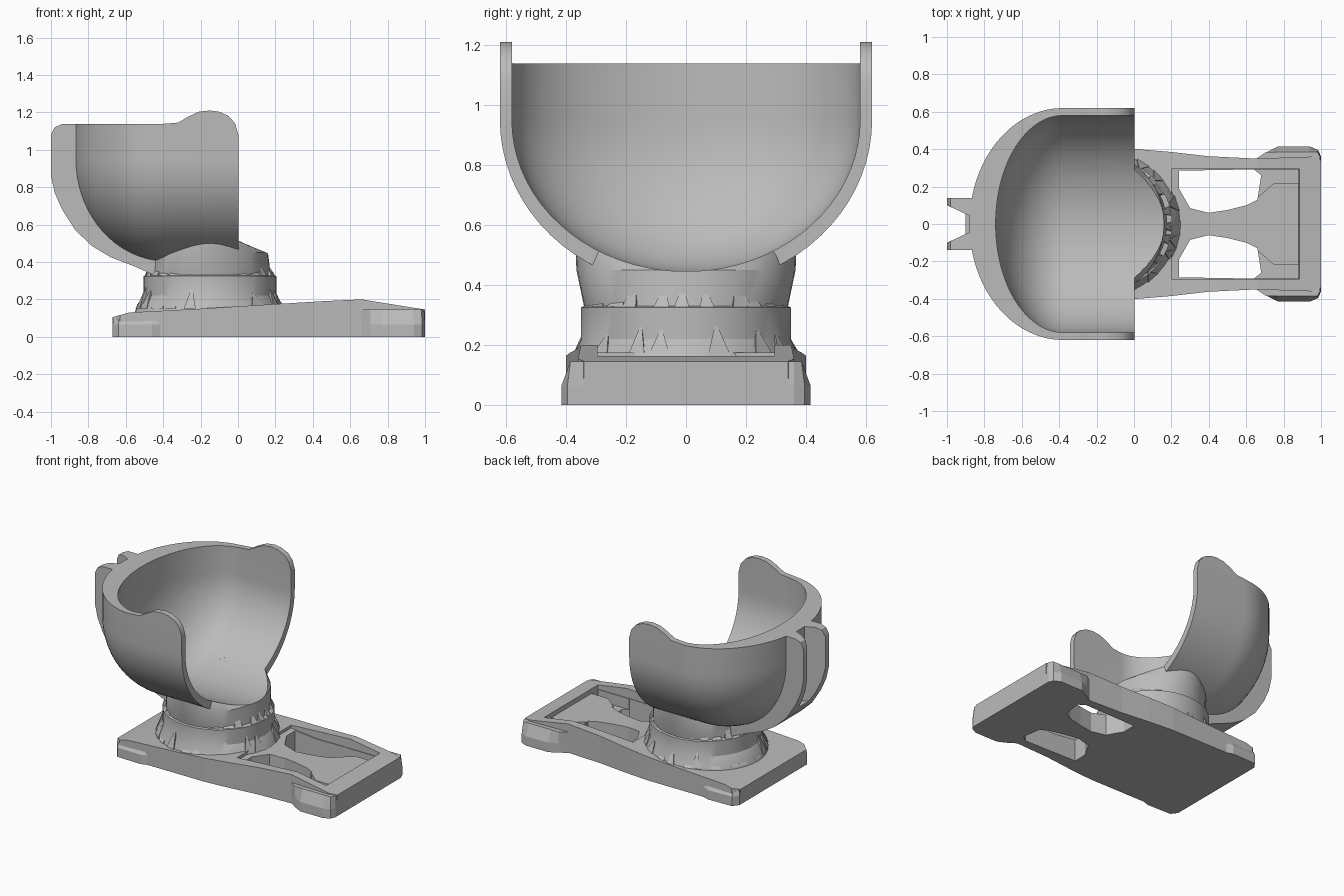
import bpy, bmesh, math, random

if "Cube" in bpy.data.objects:
    bpy.data.objects.remove(bpy.data.objects["Cube"])

random.seed(4)
grey = bpy.data.materials.new("light grey")
grey.diffuse_color = (0.5, 0.5, 0.5, 1)
grey.use_nodes = True
grey.node_tree.nodes["Principled BSDF"].inputs["Base Color"].default_value = grey.diffuse_color


def make(name, rings, closed=True):
    """Solid made by bridging equal-length rings and capping both ends."""
    bm = bmesh.new()
    rows = [[bm.verts.new(p) for p in ring] for ring in rings]
    n = len(rows[0])
    for a, b in zip(rows, rows[1:]):
        for i in range(n):
            j = (i + 1) % n
            bm.faces.new((a[i], a[j], b[j], b[i]))
    bm.faces.new(rows[0][::-1])
    bm.faces.new(rows[-1])
    bmesh.ops.recalc_face_normals(bm, faces=bm.faces)
    me = bpy.data.meshes.new(name)
    bm.to_mesh(me)
    bm.free()
    ob = bpy.data.objects.new(name, me)
    bpy.context.collection.objects.link(ob)
    me.materials.append(grey)
    return ob


def prism_z(name, pts, z0, z1):
    return make(name, [[(x, y, z) for x, y in pts] for z in (z0, z1)])


def prism_y(name, pts, y0, y1):
    return make(name, [[(x, y, z) for x, z in pts] for y in (y0, y1)])


def boolean(ob, other, op):
    """Apply a boolean and discard the tool object."""
    m = ob.modifiers.new(op, 'BOOLEAN')
    m.operation, m.object, m.solver = op, other, 'EXACT'
    dg = bpy.context.evaluated_depsgraph_get()
    me = bpy.data.meshes.new_from_object(ob.evaluated_get(dg))
    ob.modifiers.clear()
    ob.data = me
    bpy.data.objects.remove(other)


def smooth(ob, angle):
    bpy.ops.object.select_all(action='DESELECT')
    ob.select_set(True)
    bpy.context.view_layer.objects.active = ob
    bpy.ops.object.shade_smooth_by_angle(angle=math.radians(angle))


def bowl(name, a, b, depth, xfront, top):
    """Half-oval bowl, straight towards the front opening."""
    def ring(s, z):
        pts = [(xfront, -b * s, z)]
        for i in range(41):
            t = -math.pi / 2 + math.pi * i / 40
            pts.append((-0.38 - a * s * math.cos(t), b * s * math.sin(t), z))
        return pts + [(xfront, b * s, z)]
    angles = [math.radians(3 + 87 * i / 18) for i in range(19)]
    rings = [ring(math.sin(t), 0.95 - depth * math.cos(t)) for t in angles]
    return make(name, rings + [ring(1, top)])


# cup shell with raised ears
cup = bowl("cup", 0.5, 0.62, 0.56, 0.005, 1.3)
rim = [(-1.2, 1.137), (-0.42, 1.137), (-0.32, 1.145), (-0.27, 1.175), (-0.21, 1.203),
       (-0.15, 1.21), (-0.1, 1.203), (-0.05, 1.18), (-0.015, 1.14), (0.002, 1.08),
       (0.002, 0.4), (0.3, 0.4), (0.3, 1.5), (-1.2, 1.5)]
boolean(cup, prism_y("rim_cutter", rim, -1, 1), 'DIFFERENCE')

# rear rib with slot
rib_side = [(-0.7, 1.137), (-0.94, 1.137), (-0.98, 1.12), (-1, 1.08), (-1, 0.86), (-0.98, 0.77),
            (-0.94, 0.68), (-0.87, 0.57), (-0.78, 0.485), (-0.68, 0.425), (-0.55, 0.375),
            (-0.45, 0.33), (-0.2, 0.33), (-0.2, 0.6)]
rib = prism_y("rear_rib", rib_side, -0.14, 0.14)
slot = [(-1.1, -0.11), (-1, -0.1), (-0.87, -0.04), (-0.77, -0.03),
        (-0.77, 0.03), (-0.87, 0.04), (-1, 0.1), (-1.1, 0.11)]
boolean(rib, prism_z("slot_cutter", slot, 0.62, 1.5), 'DIFFERENCE')
boolean(cup, rib, 'UNION')


# pedestal column
def oval(rx, ry, z):
    return [(-0.15 + rx * math.cos(math.tau * i / 48), ry * math.sin(math.tau * i / 48), z)
            for i in range(48)]


column = make("pedestal", [oval(0.41, 0.39, 0.1), oval(0.39, 0.375, 0.17), oval(0.355, 0.35, 0.22),
                           oval(0.355, 0.35, 0.325), oval(0.325, 0.34, 0.33),
                           oval(0.31, 0.365, 0.45), oval(0.2, 0.37, 0.56)])

# hollow of the cup, running out over the pedestal lip
for ob in (cup, column):
    hollow = bowl("hollow_cutter", 0.36, 0.58, 0.505, 0.6, 1.6)
    boolean(ob, hollow, 'DIFFERENCE')
smooth(cup, 30)
smooth(column, 30)

# jagged facets round the pedestal
bm = bmesh.new()
for base, r, lo, hi in ((0.325, 0.35, 0.05, 0.12), (0.15, 0.40, 0.05, 0.13)):
    for i in range(24):
        t = math.tau * (i + random.uniform(-0.3, 0.3)) / 24
        w = random.uniform(0.07, 0.12)
        h = random.uniform(lo, hi)

        def at(rad, ang, z):
            return bm.verts.new((-0.15 + rad * math.cos(ang), rad * math.sin(ang) * 0.98, z))
        p = [at(r, t - w, base), at(r, t + w, base), at(r - 0.1, t, base), at(r - 0.05, t, base + h)]
        for f in ((0, 1, 3), (1, 2, 3), (2, 0, 3), (0, 2, 1)):
            bm.faces.new([p[k] for k in f])
bmesh.ops.recalc_face_normals(bm, faces=bm.faces)
me = bpy.data.meshes.new("jagged_facets")
bm.to_mesh(me)
bm.free()
me.materials.append(grey)
bpy.context.collection.objects.link(bpy.data.objects.new("jagged_facets", me))

# base plate cut from its plan outline by its side profile
half = [(-0.67, 0.36), (-0.63, 0.4), (-0.44, 0.4), (0.02, 0.4), (0.2, 0.385), (0.4, 0.362),
        (0.65, 0.35), (0.95, 0.36), (1, 0.34)]
plan = half + [(x, -y) for x, y in half[::-1]]
base = prism_z("base_plate", plan, 0, 0.4)
side = [(-0.8, 0.09), (-0.67, 0.105), (-0.58, 0.13), (-0.2, 0.15), (0.2, 0.175), (0.45, 0.19),
        (0.66, 0.2), (0.94, 0.155), (1.1, 0.13), (1.1, 0.6), (-0.8, 0.6)]
boolean(base, prism_y("top_cutter", side, -1, 1), 'DIFFERENCE')

# lowered middle, through holes and shallow pockets
middle = [(0.2, 0.155), (0.4, 0.135), (0.88, 0.135), (0.9, 0.3), (0.2, 0.3)]
boolean(base, prism_y("middle_cutter", middle, -0.295, 0.295), 'DIFFERENCE')
hole = [(0.24, 0.285), (0.64, 0.292), (0.68, 0.26), (0.66, 0.13), (0.6, 0.1), (0.5, 0.075),
        (0.4, 0.06), (0.3, 0.085), (0.24, 0.19)]
pocket = [(0.62, 0.29), (0.88, 0.29), (0.88, 0.22), (0.75, 0.22), (0.67, 0.15), (0.62, 0.15)]
for s in (-1, 1):
    boolean(base, prism_z("hole_cutter", [(x, s * y) for x, y in hole], -0.1, 0.5), 'DIFFERENCE')
    boolean(base, prism_z("pocket_cutter", [(x, s * y) for x, y in pocket], 0.06, 0.5), 'DIFFERENCE')

# corner feet with chamfered tops
feet = {"front_foot": [(0.65, 0.345), (0.71, 0.385), (0.77, 0.415), (0.94, 0.415), (0.985, 0.395), (1, 0.36), (1, 0.32), (0.9, 0.31)],
        "rear_foot": [(-0.67, 0.32), (-0.67, 0.37), (-0.64, 0.41), (-0.46, 0.415), (-0.41, 0.398), (-0.41, 0.32)]}
for name, pts in feet.items():
    top = 0.145 if name == "front_foot" else 0.105
    for s, tag in ((-1, "left"), (1, "right")):
        lower = [(x, s * y) for x, y in pts]
        upper = [(x * 0.995, s * min(y, 0.385)) for x, y in pts]
        make(name + "_" + tag, [[(x, y, 0) for x, y in lower], [(x, y, 0.065) for x, y in lower],
                                [(x, y, top) for x, y in upper]])
